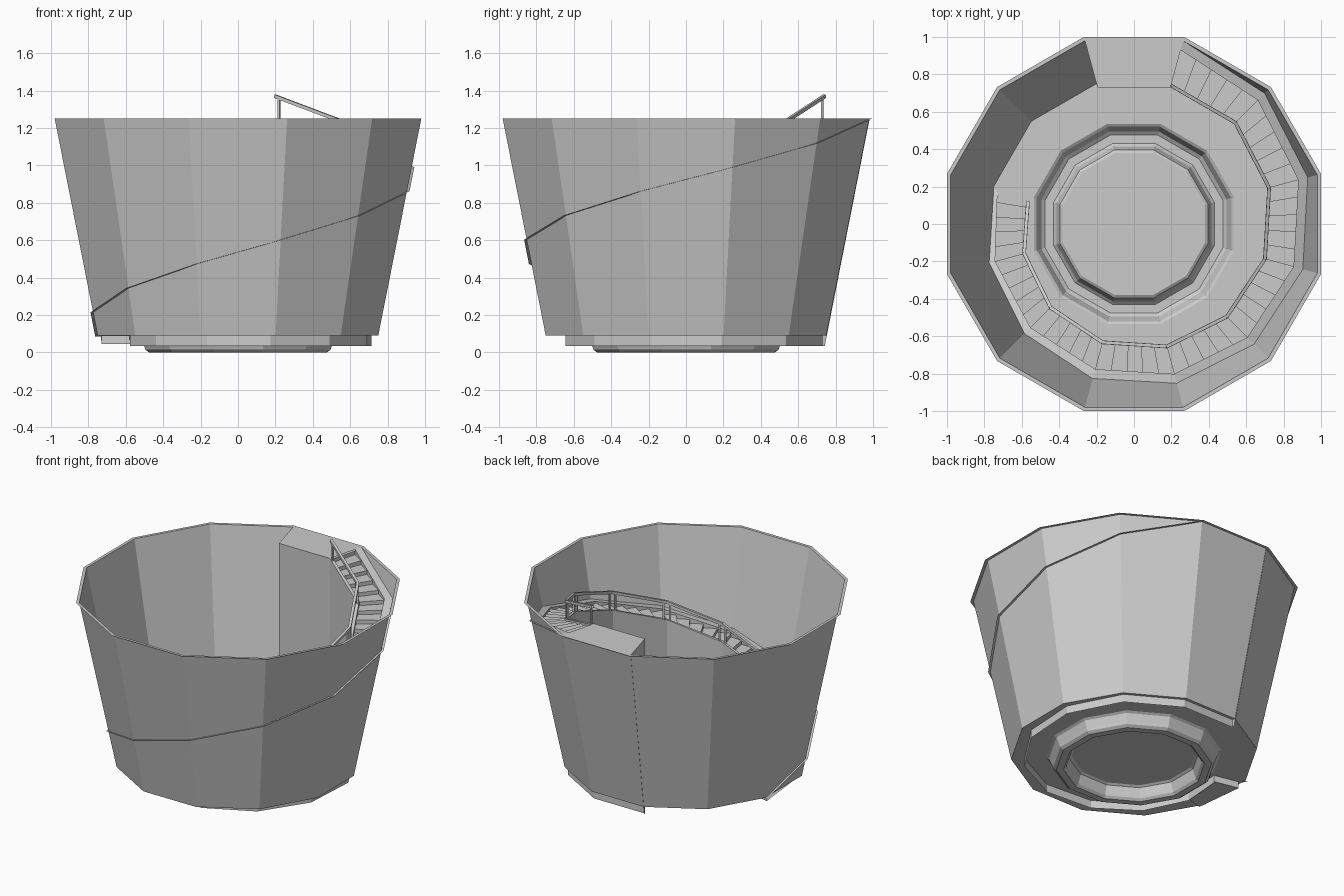
import bpy, bmesh, math
from mathutils import Vector

if "Cube" in bpy.data.objects:
    bpy.data.objects.remove(bpy.data.objects["Cube"])

SIDES = 12
C15 = math.cos(math.radians(15))
START, TOP = 0.1, 9          # stair run in units of one wall side


def corner(i, a, z):
    t = math.radians(165 + 30 * i)
    return Vector((a / C15 * math.cos(t), a / C15 * math.sin(t), z))


def wall_a(z):
    return 0.75 + (z - 0.09) * 0.23 / 1.16


def ramp_z(k):
    return 0.085 + min(k, TOP) * 1.165 / 9


def inner_a(k):
    return min(0.555 + 0.0225 * k, 0.73)


def at(k, fa, fz):
    """Point on the 12-sided spiral; fa, fz give apothem and height at a side position."""
    i = min(math.floor(k + 1e-6), 9)
    p, q = corner(i, fa(i), 0), corner(i + 1, fa(i + 1), 0)
    v = p.lerp(q, k - i)
    v.z = fz(k)
    return v


def make(name, build):
    bm = bmesh.new()
    build(bm)
    bmesh.ops.remove_doubles(bm, verts=bm.verts, dist=0.0005)
    me = bpy.data.meshes.new(name)
    bm.to_mesh(me)
    bm.free()
    ob = bpy.data.objects.new(name, me)
    bpy.context.collection.objects.link(ob)
    return ob


def quad(bm, *pts):
    bm.faces.new([bm.verts.new(p) for p in pts])


def rings(profile, cap=False):
    def build(bm):
        for (a, z), (b, w) in zip(profile, profile[1:]):
            for i in range(SIDES):
                quad(bm, corner(i, a, z), corner(i + 1, a, z),
                     corner(i + 1, b, w), corner(i, b, w))
        if cap:
            a, z = profile[-1]
            quad(bm, *[corner(i, a, z) for i in range(SIDES)])
    return build


def ribbon(fa, fz, ga, gz, ks):
    def build(bm):
        for k, m in zip(ks, ks[1:]):
            quad(bm, at(k, fa, fz), at(m, fa, fz), at(m, ga, gz), at(k, ga, gz))
    return build


def beam(bm, p, q, w):
    d = (q - p).normalized()
    up = Vector((0, 0, 1)) if abs(d.z) < 0.9 else Vector((p.x, p.y, 0)).normalized()
    s = d.cross(up).normalized() * w / 2
    u = s.cross(d).normalized() * w / 2
    a = [p + s + u, p - s + u, p - s - u, p + s - u]
    b = [v + q - p for v in a]
    quad(bm, *a[::-1])
    quad(bm, *b)
    for i in range(4):
        j = (i + 1) % 4
        quad(bm, a[i], a[j], b[j], b[i])


# Tapered tub wall with its thin flat rim
make("tub_wall", rings([(0.75, 0.09), (0.98, 1.25)]))
make("rim", rings([(0.98, 1.25), (1.0, 1.25)]))

# Floor with a bevelled ring gutter
make("floor", rings([(0.75, 0.09), (0.535, 0.09), (0.52, 0.08), (0.50, 0.03), (0.495, 0.015),
                     (0.475, 0.0), (0.43, 0.0), (0.415, 0.015), (0.41, 0.03),
                     (0.395, 0.08), (0.38, 0.09)], cap=True))

# Stair side walls and borders
ks = [START] + list(range(1, 10))
tread_out = lambda k: wall_a(ramp_z(k)) - min(0.02 + 0.012 * k, 0.05)
tread_in = lambda k: inner_a(k) + 0.02
ledge_out = lambda k: wall_a(ramp_z(k)) + 0.014
bottom = lambda k: 0.035
under = lambda k: ramp_z(k) - 0.04

make("stair_inner_wall", ribbon(inner_a, bottom, inner_a, ramp_z, ks + [10]))
make("stair_outer_border", ribbon(tread_out, ramp_z, ledge_out, ramp_z, [0] + ks))
make("stair_inner_border", ribbon(inner_a, ramp_z, tread_in, ramp_z, ks))
make("outer_skirt", ribbon(tread_out, under, tread_out, ramp_z, ks))
make("inner_skirt", ribbon(tread_in, under, tread_in, ramp_z, ks))


# Steps: tread and riser strips, five to a side
def steps(bm):
    n = 5
    cuts = [START] + [j / n for j in range(1, TOP * n + 1)]
    for k, m in zip(cuts, cuts[1:]):
        z, z2 = ramp_z(k) - 0.01, ramp_z(m) - 0.01
        lo, hi = (lambda _: z), (lambda _: z2)
        quad(bm, at(k, tread_in, lo), at(k, tread_out, lo),
             at(m, tread_out, lo), at(m, tread_in, lo))
        quad(bm, at(m, tread_in, lo), at(m, tread_out, lo),
             at(m, tread_out, hi), at(m, tread_in, hi))


make("steps", steps)


# Front face of the first step
def first_step(bm):
    low, high = (lambda k: 0.045), ramp_z
    quad(bm, at(START, inner_a, low), at(START, tread_out, low),
         at(START, tread_out, high), at(START, inner_a, high))
    quad(bm, at(START, inner_a, low), at(START, tread_out, low),
         at(1, lambda k: tread_out(k) - 0.05, low), at(1, inner_a, low))


make("first_step", first_step)


# Landing at the top and the wall closing its end
def landing(bm):
    quad(bm, corner(9, 0.73, 1.25), corner(9, 0.98, 1.25),
         corner(10, 0.98, 1.25), corner(10, 0.73, 1.25))
    quad(bm, corner(10, 0.73, 0.035), corner(10, 0.742, 0.035),
         corner(10, 0.982, 1.25), corner(10, 0.73, 1.25))


make("landing", landing)


# Handrail with posts at both ends of every flight
def handrail(bm):
    line = lambda k: inner_a(k) + 0.01
    rail = lambda k: ramp_z(k) + 0.12
    for k, m in zip(ks, ks[1:]):
        beam(bm, at(k, line, rail), at(m, line, rail), 0.018)
        for e in (k + 0.06, m - 0.06):
            beam(bm, at(e, line, ramp_z), at(e, line, rail), 0.012)


make("handrail", handrail)
